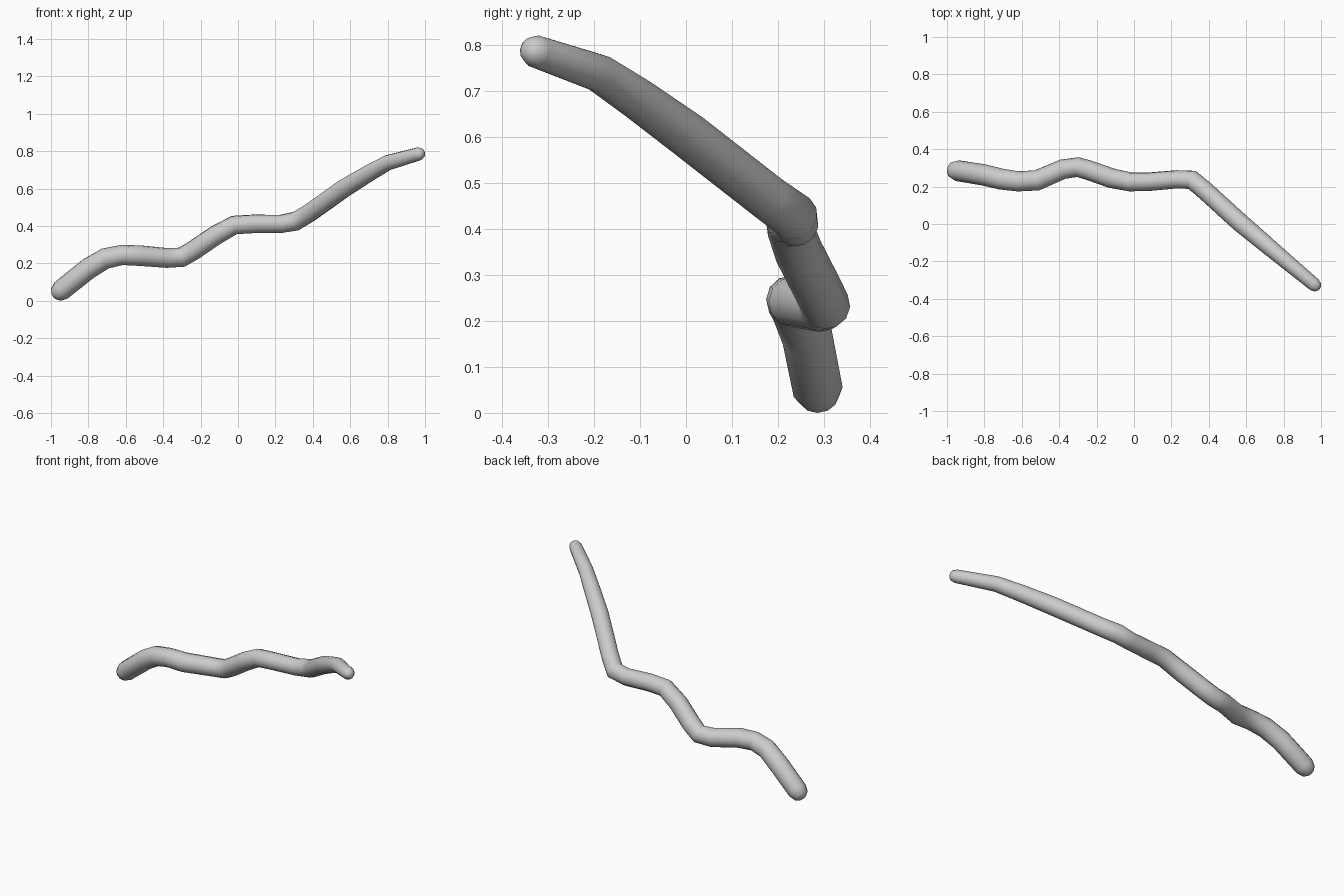
import bpy, bmesh, math
from mathutils import Vector

if "Cube" in bpy.data.objects:
    bpy.data.objects.remove(bpy.data.objects["Cube"])

# Centre line of the stick: x, y, z, radius
PATH = [
    (-0.945, 0.285, 0.056, 0.056), (-0.80, 0.262, 0.172, 0.057),
    (-0.71, 0.240, 0.226, 0.056), (-0.62, 0.228, 0.245, 0.054),
    (-0.52, 0.233, 0.241, 0.055), (-0.38, 0.293, 0.229, 0.053),
    (-0.30, 0.304, 0.233, 0.053), (-0.24, 0.287, 0.268, 0.053),
    (-0.12, 0.245, 0.350, 0.053), (-0.02, 0.225, 0.405, 0.051),
    (0.08, 0.226, 0.411, 0.050), (0.23, 0.239, 0.411, 0.049),
    (0.31, 0.236, 0.426, 0.052), (0.38, 0.178, 0.468, 0.050),
    (0.57, 0.005, 0.603, 0.050), (0.70, -0.104, 0.682, 0.046),
    (0.80, -0.188, 0.738, 0.042), (0.965, -0.325, 0.785, 0.036),
]
SIDES = 12


def stations():
    """Path points with rounded ends added."""
    pts = [(Vector(p[:3]), p[3]) for p in PATH]

    def dome(end, inner):
        c, r = end
        d = (c - inner[0]).normalized()
        return [(c + d * r * math.sin(a), r * math.cos(a))
                for a in (math.radians(40), math.radians(68))]
    head = dome(pts[0], pts[1])[::-1]
    return head + pts + dome(pts[-1], pts[-2])


def tube(name, line):
    bm = bmesh.new()
    rings, normal = [], Vector((0, 0, 1))
    for i, (c, r) in enumerate(line):
        a = line[max(i - 1, 0)][0]
        b = line[min(i + 1, len(line) - 1)][0]
        t = (c - a).normalized() + (b - c).normalized()
        t.normalize()
        normal = (normal - t * normal.dot(t)).normalized()
        side = t.cross(normal)
        rings.append([bm.verts.new(c + r * (normal * math.cos(k * math.tau / SIDES)
                                            + side * math.sin(k * math.tau / SIDES)))
                      for k in range(SIDES)])
    for p, q in zip(rings, rings[1:]):
        for k in range(SIDES):
            n = (k + 1) % SIDES
            bm.faces.new((p[k], p[n], q[n], q[k]))
    # Rounded tips
    for ring, (c, r), nxt in ((rings[0], line[0], line[1]), (rings[-1], line[-1], line[-2])):
        tip = bm.verts.new(c + (c - nxt[0]).normalized() * r * 0.19)
        for k in range(SIDES):
            bm.faces.new((ring[k], ring[(k + 1) % SIDES], tip))
    bmesh.ops.recalc_face_normals(bm, faces=bm.faces)
    mesh = bpy.data.meshes.new(name)
    bm.to_mesh(mesh)
    bm.free()
    obj = bpy.data.objects.new(name, mesh)
    bpy.context.collection.objects.link(obj)
    obj.select_set(True)
    bpy.context.view_layer.objects.active = obj
    bpy.ops.object.shade_smooth_by_angle(angle=math.radians(40))
    return obj


# Crooked branch
tube("branch", stations())
